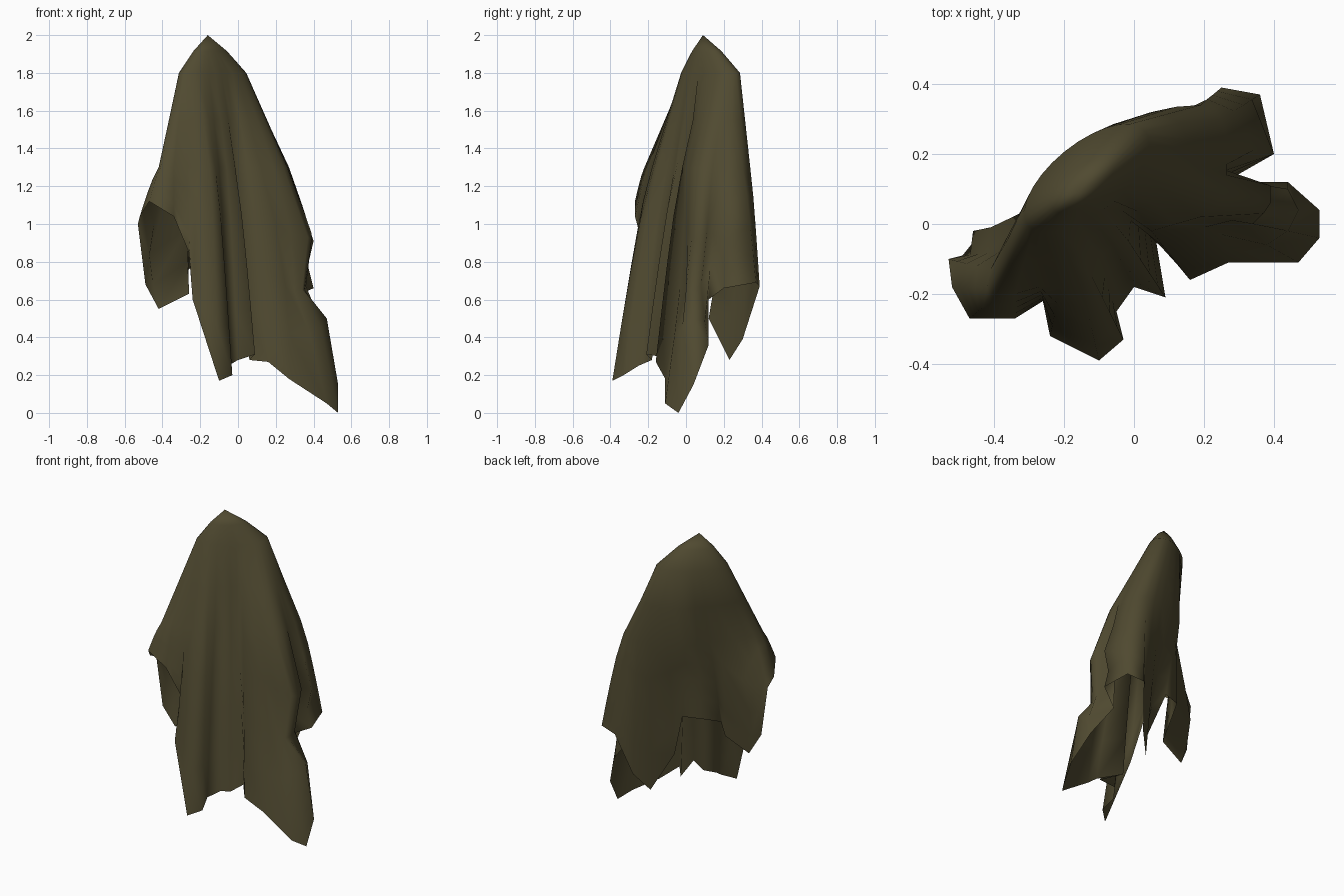
import bpy, bmesh, math
from mathutils import Vector

# Lower edge of the cloth, anticlockwise from the left tip
HEM = [(-.47, -.27, 1.12), (-.34, -.27, 1.04), (-.26, -.22, .85), (-.24, -.32, .6),
       (-.1, -.39, .17), (-.03, -.33, .2), (-.05, -.25, .25), (0, -.18, .28),
       (.09, -.21, .31), (.06, -.03, .28), (.16, -.16, .27), (.27, -.11, .18),
       (.47, -.11, .05), (.53, -.04, 0), (.53, .04, .15), (.44, .12, .36),
       (.26, .12, .6), (.4, .2, .66), (.36, .37, .69), (.25, .39, .67),
       (.18, .3, .39), (.1, .23, .28), (0, .12, .5), (-.1, .18, .8),
       (-.22, .14, .8), (-.27, .02, .75), (-.26, -.04, .63), (-.42, -.06, .55),
       (-.49, -.09, .68), (-.53, -.1, 1.0), (-.52, -.18, 1.04)]

# Cross-section of the cloth at mid height, one point per hem point
MID_Z = 1.3
MID = [(-.41, -.22), (-.34, -.2), (-.27, -.18), (-.21, -.18), (-.15, -.17), (-.12, -.15),
       (-.1, -.1), (-.06, -.06), (-.015, -.05), (-.01, .01), (.05, -.02), (.12, 0),
       (.19, .02), (.24, .05), (.26, .09), (.265, .14), (.265, .17), (.27, .22),
       (.25, .3), (.19, .34), (.12, .335), (.05, .32), (-.06, .285), (-.16, .235),
       (-.195, .165), (-.24, .1), (-.295, .045), (-.35, -.02), (-.385, -.08), (-.41, -.13),
       (-.42, -.18)]

# Bulges and tucks: lower path of the columns that do not hang straight
BENDS = {11: [(.2, -.01, 1.0), (.25, -.03, .68), (.27, -.07, .42)],
         12: [(.28, .01, .95), (.3, .0, .64), (.38, -.06, .42)],
         13: [(.37, .03, .93), (.34, .0, .65), (.44, -.02, .45)],
         14: [(.39, .06, .92), (.35, .03, .65), (.47, .04, .5)],
         15: [(.39, .11, .95), (.36, .08, .67), (.44, .1, .48)],
         17: [(.34, .21, 1.1), (.4, .2, .91), (.37, .2, .78)],
         27: [(-.41, -.01, 1.05), (-.46, -.02, .85), (-.45, -.04, .68)]}

PEAK = Vector((-.16, .09, 2))
SHOULDER = Vector((-.135, .13, 1.8))
AXIS = math.radians(39)


def shoulder_point(i):
    """Point of column i on the narrow oval under the peak."""
    a = math.pi * (1 + i / 17) if i <= 17 else math.pi * (i - 17) / 14
    p, q = .215 * math.cos(a), .1 * math.sin(a)
    return SHOULDER + Vector((p * math.cos(AXIS) - q * math.sin(AXIS),
                              p * math.sin(AXIS) + q * math.cos(AXIS), 0))


def column(i):
    """One fold line running from just under the peak to the hem."""
    s, m, h = shoulder_point(i), Vector((*MID[i], MID_Z)), Vector(HEM[i])
    pts = [PEAK.lerp(s, .5) + Vector((0, 0, .015)), s, s.lerp(m, .5), m]
    if i in BENDS:
        return pts + [Vector(p) for p in BENDS[i]] + [h]
    for t in (.25, .5, .75, 1):
        p = m.lerp(h, t ** .8)
        p.z = m.z + (h.z - m.z) * t
        pts.append(p)
    return pts


# Draped cloth: a fan at the peak and strips between the fold lines
bm = bmesh.new()
peak = bm.verts.new(PEAK)
cols = [[bm.verts.new(p) for p in column(i)] for i in range(len(HEM))]
for i, a in enumerate(cols):
    b = cols[(i + 1) % len(cols)]
    bm.faces.new((peak, a[0], b[0]))
    for r in range(len(a) - 1):
        bm.faces.new((a[r], a[r + 1], b[r + 1], b[r]))
mesh = bpy.data.meshes.new("draped_cloth")
bm.to_mesh(mesh)
bm.free()
mesh.shade_smooth()

mat = bpy.data.materials.new("dark olive cloth")
mat.diffuse_color = (.08, .068, .03, 1)
mesh.materials.append(mat)
cloth = bpy.data.objects.new("draped_cloth", mesh)
bpy.context.collection.objects.link(cloth)
